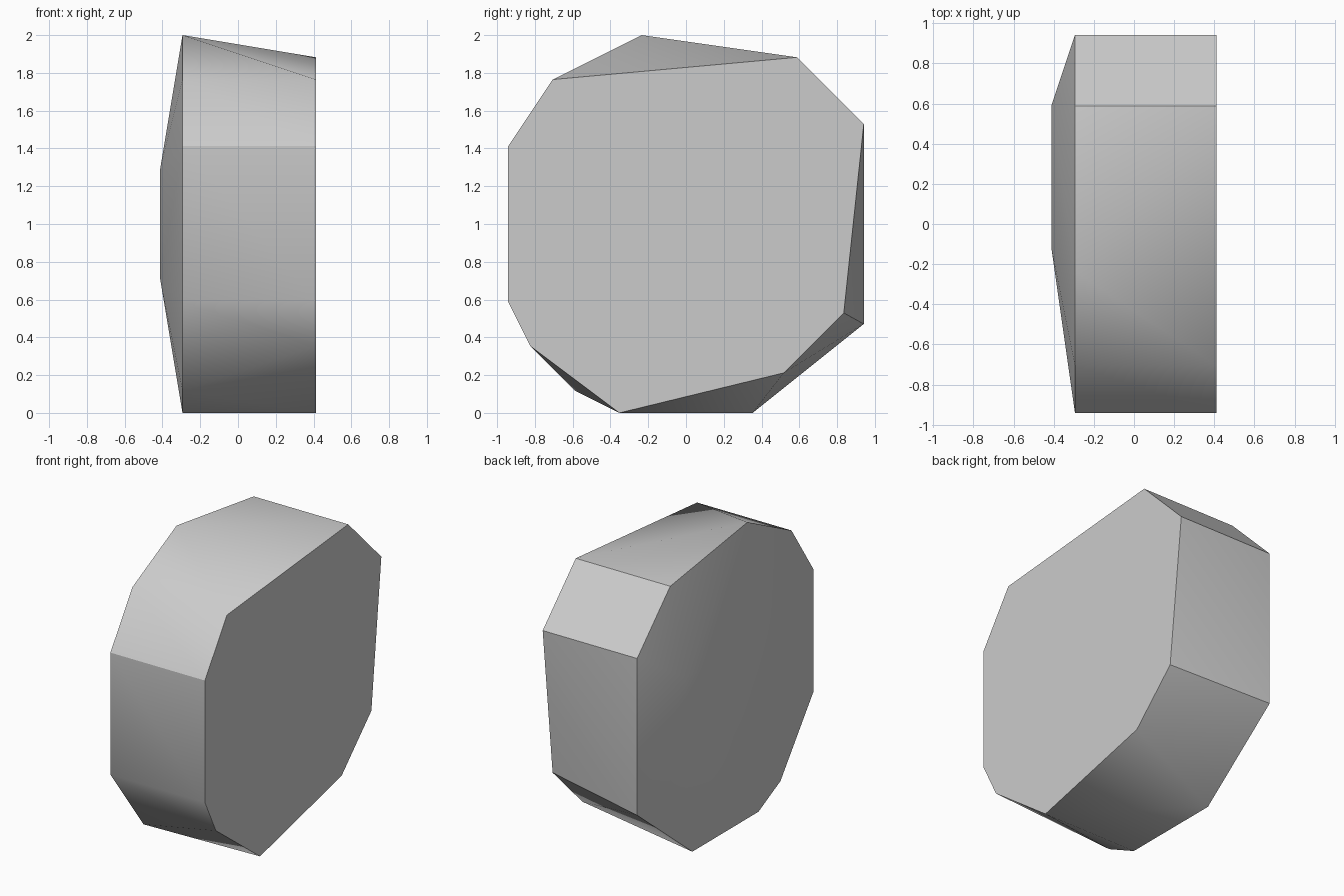
import bpy
import bmesh
import math

cube = bpy.data.objects.get("Cube")
if cube:
    bpy.data.objects.remove(cube, do_unlink=True)

UNIT = 2 / 17  # the block is laid out on a grid, 17 units tall

# Cross-sections as (y, z) in grid units, keyed by their x position
left_face = [(-6, 15), (5, 16), (8, 13), (7.1, 4.5), (4.4, 1.8),
             (-3, 0), (-7, 3), (-8, 5), (-8, 12)]
rim = [(-2, 17), (5, 16), (8, 13), (8, 4), (3, 0),
       (-3, 0), (-5, 1), (-8, 5), (-8, 12), (-6, 15)]
right_cap = [(-1, 11), (5, 11), (5, 6), (-1, 6)]
sections = {3.5: left_face, -2.5: rim, -3.5: right_cap}

# Wrap the sections in one convex faceted block
bm = bmesh.new()
for x, profile in sections.items():
    for y, z in profile:
        bm.verts.new((x * UNIT, y * UNIT, z * UNIT))
bmesh.ops.convex_hull(bm, input=bm.verts)
bmesh.ops.dissolve_limit(bm, angle_limit=math.radians(0.5),
                         verts=bm.verts, edges=bm.edges)
bmesh.ops.recalc_face_normals(bm, faces=bm.faces)
mesh = bpy.data.meshes.new("faceted_block")
bm.to_mesh(mesh)
bm.free()

block = bpy.data.objects.new("faceted_block", mesh)
bpy.context.collection.objects.link(block)

# Plain grey material
grey = bpy.data.materials.new("light_grey")
grey.use_nodes = True
colour = (0.6, 0.6, 0.6, 1)
grey.diffuse_color = colour
grey.node_tree.nodes["Principled BSDF"].inputs["Base Color"].default_value = colour
mesh.materials.append(grey)

# Soft shading across shallow facets, sharp elsewhere
bpy.ops.object.select_all(action="DESELECT")
block.select_set(True)
bpy.context.view_layer.objects.active = block
bpy.ops.object.shade_smooth_by_angle(angle=math.radians(30))
